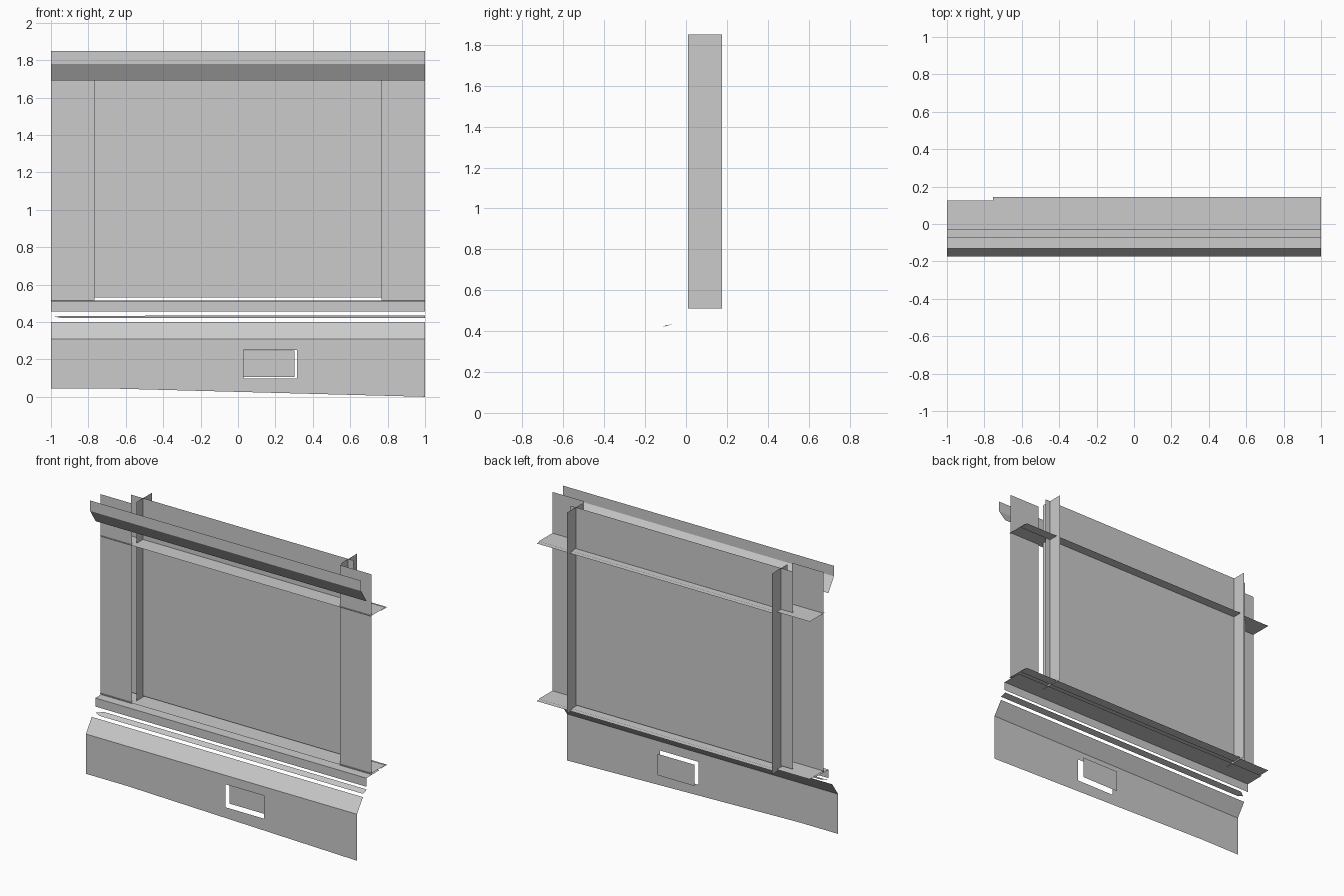
import bpy, bmesh

if "Cube" in bpy.data.objects:
    bpy.data.objects.remove(bpy.data.objects["Cube"])


def sheet(name, faces):
    """Thin sheet object from a list of polygons (lists of xyz points)."""
    bm = bmesh.new()
    for pts in faces:
        bm.faces.new([bm.verts.new(p) for p in pts])
    bmesh.ops.remove_doubles(bm, verts=bm.verts, dist=0.0005)
    me = bpy.data.meshes.new(name)
    bm.to_mesh(me)
    bm.free()
    ob = bpy.data.objects.new(name, me)
    bpy.context.collection.objects.link(ob)
    return ob


def fold(name, profile, x0=-1, x1=1):
    """Folded sheet: a (y, z) profile swept along x."""
    return sheet(name, [[(x0, *a), (x1, *a), (x1, *b), (x0, *b)]
                        for a, b in zip(profile, profile[1:])])


def upright(x0, x1, y, z0, z1):
    return [(x0, y, z0), (x1, y, z0), (x1, y, z1), (x0, y, z1)]


# Lower apron with a slanted bottom edge and a rectangular opening
F = -0.175
HX0, HX1, HZ0, HZ1 = 0.03, 0.315, 0.097, 0.25


def base(x):
    return 0.045 if x < -0.7 else 0.045 * (1 - x) / 1.7


def apron_piece(x0, x1, z1, z0=None):
    a, b = (base(x0), base(x1)) if z0 is None else (z0, z0)
    return [(x0, F, a), (x1, F, b), (x1, F, z1), (x0, F, z1)]


sheet("lower_apron", [
    apron_piece(-1, -0.7, 0.31), apron_piece(-0.7, HX0, 0.31),
    apron_piece(HX0, HX1, HZ0), apron_piece(HX0, HX1, 0.31, HZ1),
    apron_piece(HX1, 1, 0.31),
    [(-1, F, 0.31), (1, F, 0.31), (1, -0.112, 0.40), (-1, -0.112, 0.40)]])

# Recessed cover plate behind the opening
sheet("opening_cover", [upright(0.03, 0.303, -0.132, 0.105, 0.247)])

# Tapered flashing, drip strip and sill
sheet("tapered_flashing", [[(-0.98, -0.10, 0.428), (-0.94, -0.11, 0.421), (1, -0.11, 0.421),
                            (1, -0.07, 0.435), (-0.94, -0.07, 0.433)]])
fold("sill_with_drip_strip", [(-0.075, 0.455), (-0.075, 0.512), (0.06, 0.514)])

# Top fascia with its inward slope
fold("top_fascia", [(-0.13, 1.85), (-0.13, 1.78), (-0.072, 1.69)])

# Main panel
sheet("main_panel", [upright(-0.845, 0.795, 0.08, 0.532, 1.85)])

# Side panels and mullion webs on both sides
for s, side in ((-1, "left"), (1, "right")):
    sheet(side + "_side_panel", [upright(s * 0.768, s, -0.02, 0.515, 1.85)])
    x = s * 0.757
    sheet(side + "_mullion", [[(x, 0.01, 0.51), (x, 0.175, 0.51),
                               (x, 0.175, 1.85), (x, 0.01, 1.85)]])

# Horizontal rails, each a wide shelf with a rear ledge
for name, z in (("lower_rail", 0.524), ("upper_rail", 1.575)):
    fold(name, [(-0.03, z), (0.125, z)])
    fold(name + "_rear_ledge", [(0.08, z - 0.006), (0.145, z - 0.006)], x0=-0.755)
